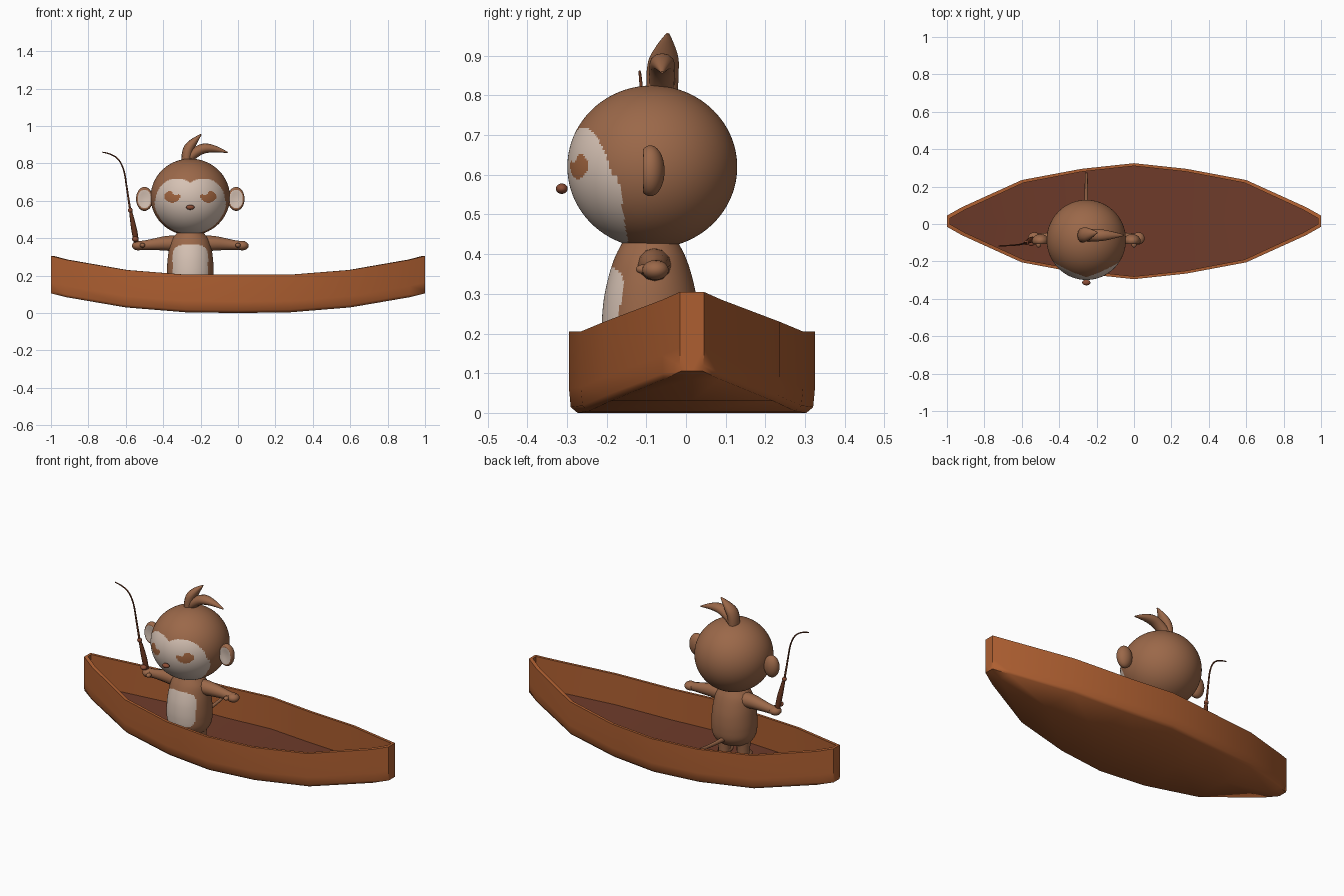
import bpy, bmesh, math
from mathutils import Matrix, Vector

if "Cube" in bpy.data.objects:
    bpy.data.objects.remove(bpy.data.objects["Cube"])


def material(name, rgb):
    lin = [((c / 255 + 0.055) / 1.055) ** 2.4 for c in rgb] + [1]
    m = bpy.data.materials.new(name)
    m.use_nodes = True
    m.diffuse_color = lin
    m.node_tree.nodes["Principled BSDF"].inputs["Base Color"].default_value = lin
    return m


WOOD = material("orange wood", (174, 95, 49))
FLOOR = material("dark floor wood", (110, 59, 42))
FUR = material("brown fur", (155, 104, 73))
SKIN = material("pale skin", (214, 194, 180))
EYE = material("eye brown", (163, 102, 64))
NOSE = material("nose brown", (140, 78, 54))
ROD = material("rod brown", (104, 54, 32))

CX, CY = -0.255, -0.085  # middle of the animal


def finish(name, bm, mats, rule=None, angle=60):
    bmesh.ops.recalc_face_normals(bm, faces=bm.faces)
    if rule:
        for f in bm.faces:
            f.material_index = rule(f.calc_center_median())
    me = bpy.data.meshes.new(name)
    bm.to_mesh(me)
    bm.free()
    ob = bpy.data.objects.new(name, me)
    bpy.context.collection.objects.link(ob)
    for m in mats:
        me.materials.append(m)
    smooth(ob, angle)
    return ob


def smooth(ob, angle=60):
    bpy.ops.object.select_all(action='DESELECT')
    ob.select_set(True)
    bpy.context.view_layer.objects.active = ob
    bpy.ops.object.shade_smooth_by_angle(angle=math.radians(angle))


def ellipsoid(name, centre, radii, mats, rule=None, seg=32, rings=20):
    bm = bmesh.new()
    mat = Matrix.Translation(centre) @ Matrix.Diagonal((*radii, 1))
    bmesh.ops.create_uvsphere(bm, u_segments=seg, v_segments=rings, radius=1, matrix=mat)
    return finish(name, bm, mats, rule)


def tube(name, points, radii, mat, stretch_y=1):
    # Tapered round tube along a smooth path, optionally widened in y
    cu = bpy.data.curves.new(name, 'CURVE')
    cu.dimensions = '3D'
    cu.bevel_depth = 1
    cu.bevel_resolution = 4
    cu.use_fill_caps = True
    sp = cu.splines.new('NURBS')
    sp.points.add(len(points) - 1)
    for p, co, r in zip(sp.points, points, radii):
        p.co, p.radius = (*co, 1), r
    sp.order_u, sp.use_endpoint_u, sp.resolution_u = 3, True, 8
    ob = bpy.data.objects.new(name, cu)
    bpy.context.collection.objects.link(ob)
    bpy.ops.object.select_all(action='DESELECT')
    ob.select_set(True)
    bpy.context.view_layer.objects.active = ob
    bpy.ops.object.convert(target='MESH')
    ob = bpy.context.view_layer.objects.active
    y0 = points[0][1]
    for v in ob.data.vertices:
        v.co.y = y0 + (v.co.y - y0) * stretch_y
    ob.data.materials.clear()
    ob.data.materials.append(mat)
    smooth(ob)
    return ob


# Boat hull: x, half width, rim height, keel height
half = [(0, .31, .205, 0), (.28, .28, .205, .004), (.6, .22, .23, .03),
        (.92, .075, .285, .085), (1, .03, .305, .105)]
stations = [(-x, w, t, b) for x, w, t, b in half[:0:-1]] + half
BY, WALL = 0.015, 0.015
bm = bmesh.new()
loops = []
for x, w, top, low in stations:
    h = top - low
    side = [(w, top), (w, low + h * .3), (w * .985, low + h * .07), (w * .93, low)]
    outer = [(x, BY - y, z) for y, z in side] + [(x, BY, low)] + \
            [(x, BY + y, z) for y, z in side[::-1]]
    xi, wi, fl = x * .985, max(w - WALL, .014), low + .02
    inner = [(xi, BY + wi, top), (xi, BY + wi, fl), (xi, BY, fl),
             (xi, BY - wi, fl), (xi, BY - wi, top)]
    loops.append([bm.verts.new(p) for p in outer + inner])
n = len(loops[0])
floor_faces = []
for a, b in zip(loops, loops[1:]):
    for i in range(n):
        j = (i + 1) % n
        f = bm.faces.new((a[i], a[j], b[j], b[i]))
        if i in (10, 11):
            floor_faces.append(f)
for end in (loops[0], loops[-1]):
    bm.faces.new(end[:9])
    bm.faces.new(end[9:])
    bm.faces.new((end[0], end[8], end[9], end[13]))
for f in floor_faces:
    f.material_index = 1
finish("boat_hull", bm, [WOOD, FLOOR])


# Head with a lobed pale face and notched eyes
def head_rule(c):
    dx, z = abs(c.x - CX), c.z
    if c.y > CY:
        return 0
    eye = ((dx - .097) / .042) ** 2 + ((z - .622) / .032) ** 2 < 1
    notch = math.hypot(dx - .078, z - .65) < .02
    if eye and not notch:
        return 2
    if z > .6:
        return int(((dx - .07) / .115) ** 2 + ((z - .6) / .12) ** 2 < 1)
    return int(c.y < -.172 + (.6 - z) * .15)


ellipsoid("head", (CX, CY, .62), (.212, .214, .205), [FUR, SKIN, EYE], head_rule, 176, 120)
ellipsoid("nose", (CX, -.313, .565), (.022, .015, .013), [NOSE])

# Torso from stacked ellipses: height, half width, half depth
profile = [(.1, .03, .03), (.108, .085, .08), (.15, .118, .114), (.21, .125, .122),
           (.28, .122, .118), (.34, .114, .106), (.39, .1, .09), (.43, .07, .07)]
STEPS, SEG = 8, 96
bm = bmesh.new()
rows = []
for k in range((len(profile) - 1) * STEPS + 1):
    i = min(k // STEPS, len(profile) - 2)
    t = k / STEPS - i
    p = [Vector(profile[min(max(q, 0), len(profile) - 1)]) for q in range(i - 1, i + 3)]
    z, rx, ry = 0.5 * (2 * p[1] + (p[2] - p[0]) * t
                       + (2 * p[0] - 5 * p[1] + 4 * p[2] - p[3]) * t ** 2
                       + (3 * p[1] - p[0] - 3 * p[2] + p[3]) * t ** 3)
    rows.append([bm.verts.new((CX + rx * math.cos(u * math.tau / SEG),
                               CY - .005 + ry * math.sin(u * math.tau / SEG), z))
                 for u in range(SEG)])
for a, b in zip(rows, rows[1:]):
    for u in range(SEG):
        v = (u + 1) % SEG
        bm.faces.new((a[u], a[v], b[v], b[u]))
bm.faces.new(rows[0])
bm.faces.new(rows[-1])
finish("torso", bm, [FUR, SKIN],
       lambda c: int(c.y < CY and ((c.x - CX) / .095) ** 4 + ((c.z - .265) / .1) ** 4 < 1))

# Paired parts
for s, side in ((-1, "right"), (1, "left")):
    ex, ez = CX + s * .245, .61

    def ear_rule(c):
        return int(c.y < CY - .012 and ((c.x - ex) / .036) ** 2 + ((c.z - ez) / .05) ** 2 < 1)

    ear = ellipsoid(side + "_ear", (ex, CY - .005, ez), (.045, .036, .064),
                    [FUR, SKIN], ear_rule, 64, 40)
    # hollow the front of the ear
    for v in ear.data.vertices:
        d = ((v.co.x - ex) / .04) ** 2 + ((v.co.z - ez) / .056) ** 2
        if v.co.y < CY - .01 and d < 1:
            v.co.y += .022 * (1 - d)
    tube(side + "_arm",
         [(CX + s * q, y, z) for q, y, z in
          ((.04, -.08, .37), (.11, -.08, .375), (.2, -.075, .367), (.25, -.075, .362), (.29, -.075, .36))],
         (.045, .042, .03, .024, .024), FUR)
    ellipsoid(side + "_hand", (CX + s * .278, -.077, .36), (.034, .033, .025), [FUR])
    ellipsoid(side + "_thumb", (CX + s * .255, -.108, .362), (.014, .018, .012), [FUR])
    tube(side + "_leg", [(CX + s * .062, CY, z) for z in (.16, .1, .022)],
         (.045, .036, .034), FUR)
    ellipsoid(side + "_foot", (CX + s * .062, CY - .015, .04), (.037, .048, .02), [FUR])

# Tail and hair tufts
tube("tail", [(CX, .0, .15), (CX, .1, .155), (CX, .19, .165), (CX, .275, .18)],
     (.014, .01, .009, .007), FUR)
tube("upright_tuft", [(-.275, -.06, .805), (-.275, -.06, .86), (-.245, -.055, .91), (-.197, -.05, .955)],
     (.028, .03, .025, .003), FUR, 1.4)
tube("side_tuft", [(-.28, -.06, .81), (-.23, -.06, .865), (-.15, -.06, .89), (-.055, -.06, .858)],
     (.026, .028, .026, .003), FUR, 1.2)

# Fishing rod
tube("rod_handle", [(-.54, -.08, .35), (-.55, -.085, .42), (-.562, -.09, .48), (-.576, -.1, .555)],
     (.013, .016, .014, .007), ROD)
ellipsoid("rod_bead", (-.576, -.1, .55), (.013, .013, .013), [NOSE])
ellipsoid("rod_reel", (-.549, -.1, .395), (.018, .018, .014), [NOSE])
tube("rod_tip", [(-.576, -.1, .55), (-.592, -.105, .65), (-.61, -.11, .78),
                 (-.66, -.115, .85), (-.725, -.117, .86)],
     (.006, .005, .004, .004, .003), ROD)
